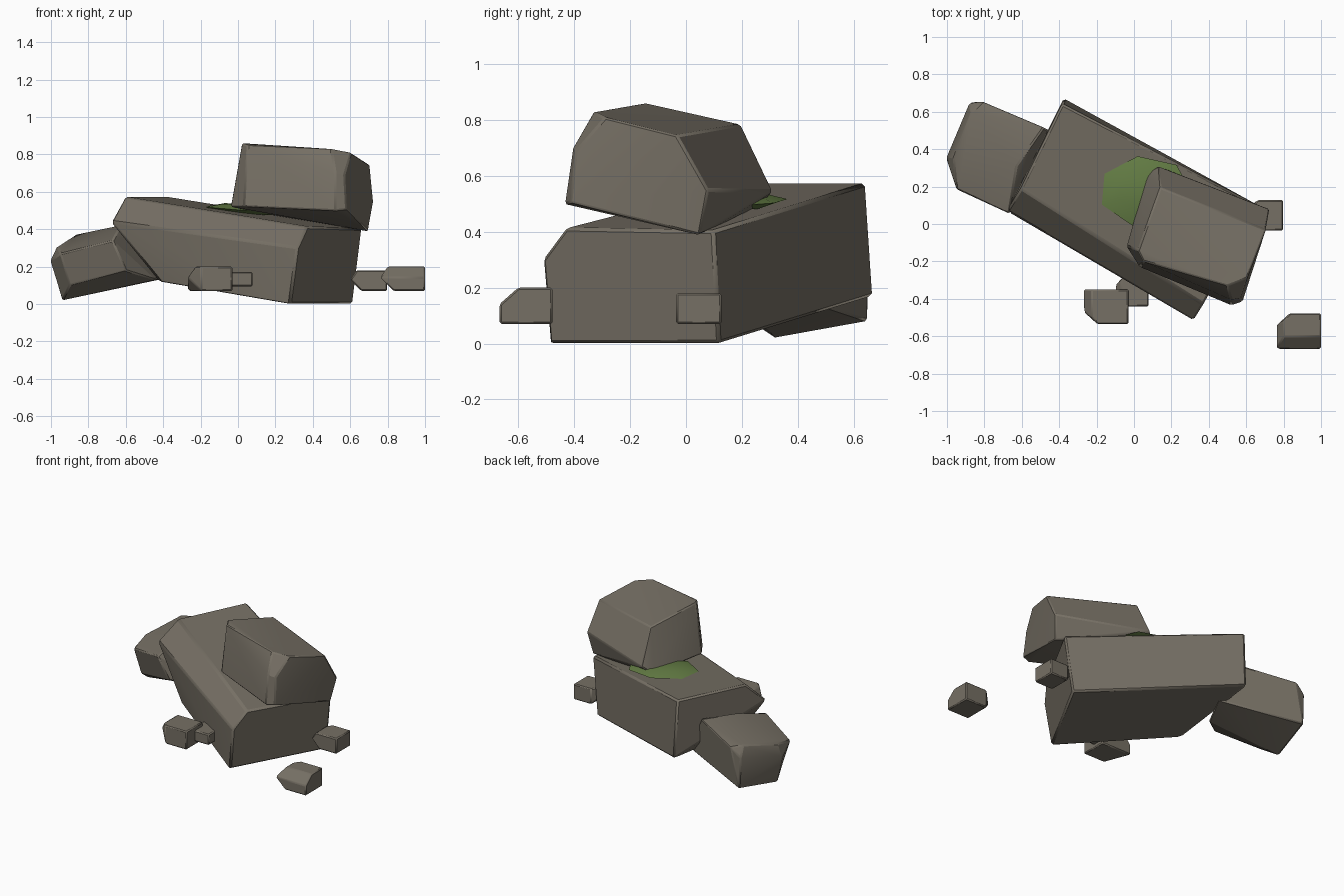
import bpy
import bmesh
import math

default_cube = bpy.data.objects.get("Cube")
if default_cube:
    bpy.data.objects.remove(default_cube, do_unlink=True)


def make_material(name, colour):
    material = bpy.data.materials.new(name)
    material.use_nodes = True
    material.diffuse_color = colour
    material.node_tree.nodes["Principled BSDF"].inputs["Base Color"].default_value = colour
    return material


stone = make_material("grey brown stone", (.18, .16, .128, 1))
moss = make_material("moss green", (.13, .21, .06, 1))


def hull_object(name, points, material, bevel):
    """Wrap the corner points in a faceted solid with softly worn edges."""
    bm = bmesh.new()
    for point in points:
        bm.verts.new(point)
    result = bmesh.ops.convex_hull(bm, input=bm.verts[:])
    inner = set(result["geom_interior"]) | set(result["geom_unused"])
    loose = [item for item in inner if isinstance(item, bmesh.types.BMVert)]
    bmesh.ops.delete(bm, geom=loose, context="VERTS")
    bmesh.ops.dissolve_limit(bm, angle_limit=math.radians(9),
                             verts=bm.verts[:], edges=bm.edges[:])
    bmesh.ops.recalc_face_normals(bm, faces=bm.faces[:])
    mesh = bpy.data.meshes.new(name)
    bm.to_mesh(mesh)
    bm.free()
    mesh.materials.append(material)
    obj = bpy.data.objects.new(name, mesh)
    bpy.context.collection.objects.link(obj)
    if bevel:
        modifier = obj.modifiers.new("worn edges", "BEVEL")
        modifier.width = bevel
        modifier.segments = 1
        modifier.limit_method = "ANGLE"
        modifier.angle_limit = math.radians(30)
    bpy.ops.object.select_all(action="DESELECT")
    obj.select_set(True)
    bpy.context.view_layer.objects.active = obj
    bpy.ops.object.shade_smooth_by_angle(angle=math.radians(25))
    return obj


def pebble(name, low, high, nose=0, undercut=.3, flip_y=False):
    """A chipped block between two corners; nose and undercut set the chips."""
    block = [
        (.3, 1, 1), (1, 1, 1), (1, nose, 1), (.17, nose, 1), (.17, .8, 1),
        (0, 0, .55), (1, 0, .55), (0, .65, .55),
        (undercut, 0, 0), (1, 0, 0), (1, 1, 0), (.3, 1, 0),
    ]
    points = []
    for x, y, z in block:
        unit = (x, 1 - y if flip_y else y, z)
        points.append([a + (b - a) * t for a, b, t in zip(low, high, unit)])
    return hull_object(name, points, stone, .007)


# Long tilted slab
hull_object("main_slab", [
    (-.385, .645, .575), (-.605, .19, .575), (.37, -.43, .415), (.665, .1, .405),
    (-.68, .07, .44), (.32, -.515, .3),
    (-.42, -.04, .12), (.28, -.49, 0), (.615, .12, 0), (-.375, .672, .17),
], stone, .012)

# Boulder resting on the slab
hull_object("upper_boulder", [
    (-.04, -.12, .52), (.03, -.23, .52), (.52, -.435, .5), (.58, -.415, .505),
    (.695, .05, .388), (.725, .08, .55), (.13, .31, .545), (.07, .27, .495),
    (.02, -.14, .86), (.05, -.2, .85), (.5, -.33, .83), (.52, -.405, .7),
    (.57, -.395, .69), (.605, -.29, .81), (.705, -.03, .745), (.14, .195, .785),
], stone, .008)

# Boulder leaning on the slab's right end
hull_object("side_boulder", [
    (-.94, .32, .02), (-.87, .65, .08), (-.44, .22, .13), (-.33, .44, .15),
    (-.9, .2, .1), (-.6, .08, .18),
    (-1.005, .35, .23), (-.95, .185, .27), (-.67, .055, .34),
    (-.965, .35, .31), (-.88, .645, .3), (-.87, .6, .37), (-.81, .655, .36),
    (-.48, .515, .42), (-.63, .3, .42),
], stone, .008)

# Pebbles around the base
pebble("front_pebble", (-.267, -.535, .07), (-.03, -.35, .2), undercut=0, flip_y=True)
pebble("inner_pebble", (-.1, -.44, .095), (.078, -.27, .172))
pebble("left_pebble", (.6, -.035, .07), (.797, .127, .18))
pebble("outer_pebble", (.76, -.667, .07), (1, -.478, .2), nose=.35)

# Nearly level moss cushion, partly sunk into the slab
patch = []
for size, lift in [(.6, -.022), (1, 0), (.6, .022)]:
    for step in range(7):
        angle = math.tau * (step + .93) / 7
        x = .06 + .25 * size * math.cos(angle)
        y = .175 + .19 * size * math.sin(angle)
        patch.append((x, y, .504 - .06 * x + .04 * y + lift))
hull_object("moss_patch", patch, moss, 0)
